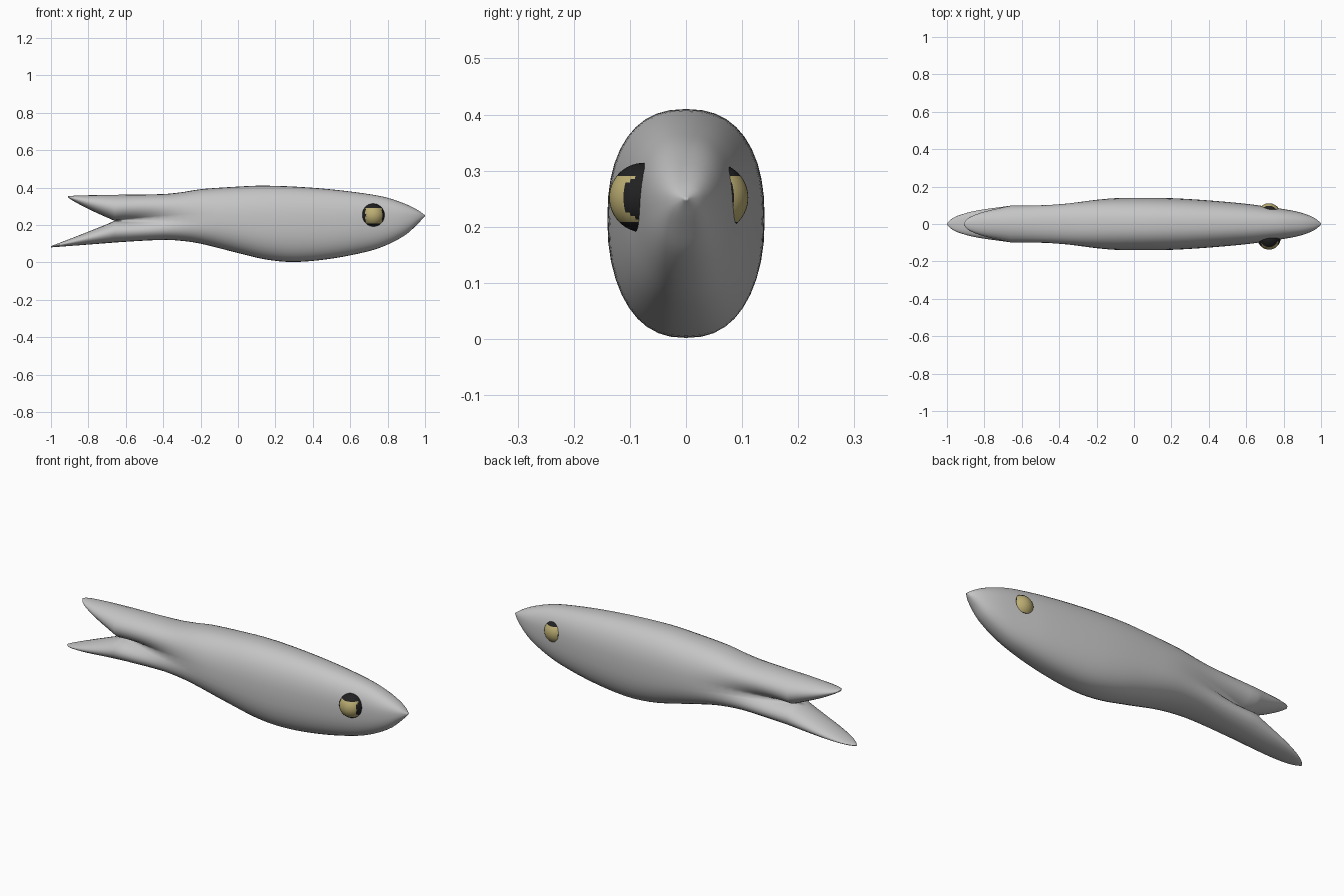
import bpy, bmesh, math
from mathutils import Vector

if "Cube" in bpy.data.objects:
    bpy.data.objects.remove(bpy.data.objects["Cube"])


def material(name, rgb):
    m = bpy.data.materials.new(name)
    m.diffuse_color = (*rgb, 1)
    m.use_nodes = True
    m.node_tree.nodes["Principled BSDF"].inputs["Base Color"].default_value = m.diffuse_color
    return m


GREY = material("scale grey", (0.56, 0.56, 0.56))
BLACK = material("eye black", (0.015, 0.015, 0.015))
GOLD = material("iris gold", (0.50, 0.42, 0.17))


def smooth(table, x):
    """Smooth curve through a list of (x, value) points."""
    pts = sorted(table)
    x = min(max(x, pts[0][0]), pts[-1][0])
    n = len(pts)

    def slope(i):
        a, b = pts[max(i - 1, 0)], pts[min(i + 1, n - 1)]
        return (b[1] - a[1]) / (b[0] - a[0])

    for i in range(n - 1):
        (x0, y0), (x1, y1) = pts[i], pts[i + 1]
        if x <= x1:
            d = x1 - x0
            t = (x - x0) / d
            return ((2*t**3 - 3*t*t + 1) * y0 + (t**3 - 2*t*t + t) * d * slope(i)
                    + (3*t*t - 2*t**3) * y1 + (t**3 - t*t) * d * slope(i + 1))


# Profile curves: back, belly, fork line and half width along the length
BACK = [(-.91, .355), (-.75, .36), (-.4, .365), (-.3, .375), (-.2, .391), (0, .405), (.12, .41),
        (.3, .405), (.5, .39), (.7, .365), (.8, .345), (.9, .31), (.96, .28), (1, .252)]
BELLY = [(-1, .08), (-.8, .095), (-.6, .11), (-.4, .12), (-.3, .115), (-.2, .1), (0, .05),
         (.15, .015), (.3, .002), (.5, .02), (.7, .06), (.8, .095), (.9, .15), (.96, .205), (1, .247)]
FORK = [(-.66, .222), (-.3, .23), (0, .215), (.4, .21), (.8, .23), (1, .25)]
WIDTH = [(-.66, .098), (-.4, .12), (-.2, .135), (0, .14), (.2, .138), (.4, .126), (.6, .108),
         (.73, .09), (.85, .071), (.92, .052), (.97, .029), (1, .004)]
UPPER_EDGE = [(-.91, .348), (-.88, .328), (-.8, .285), (-.66, .222)]
LOWER_EDGE = [(-1, .087), (-.9, .125), (-.71, .2), (-.66, .222)]
UPPER_WIDTH = [(-.91, .004), (-.895, .025), (-.86, .045), (-.8, .066), (-.66, .098)]
LOWER_WIDTH = [(-1, .004), (-.98, .024), (-.94, .045), (-.85, .07), (-.66, .098)]
SPLIT, N = -.66, 40
HALF = N // 2


def spow(v, e):
    return math.copysign(abs(v) ** e, v)


def lobe_point(x, i, lo, hi, w, start):
    a = start + 2 * math.pi * i / HALF
    return Vector((x, w * math.cos(a), (lo + hi) / 2 + (hi - lo) / 2 * math.sin(a)))


def body_ring(x):
    """Rounded oval that pinches into a figure of eight at the tail fork."""
    zt, zb, zm, w = (smooth(t, x) for t in (BACK, BELLY, FORK, WIDTH))
    t = min(max(-(x + .05) / (-SPLIT - .05), 0), 1)
    pinch = t ** 2.2
    ring = []
    for i in range(N):
        a = 2 * math.pi * i / N
        s = math.sin(a)
        h = zt - zm if s >= 0 else zm - zb
        oval = Vector((x, w * spow(math.cos(a), .84), zm + h * spow(s, .84)))
        if i < HALF:
            lobe = lobe_point(x, i, zm, zt, w, -math.pi / 2)
        else:
            lobe = lobe_point(x, i - HALF, zb, zm, w, math.pi / 2)
        ring.append(oval.lerp(lobe, pinch))
    return ring


def skin(bm, rings):
    rows = [[bm.verts.new(p) for p in r] for r in rings]
    n = len(rows[0])
    for a, b in zip(rows, rows[1:]):
        for i in range(n):
            bm.faces.new((a[i], a[(i + 1) % n], b[(i + 1) % n], b[i]))
    return rows


# Body from nose to fork, then two tail lobes welded on
bm = bmesh.new()
steps = 56
rows = skin(bm, [body_ring(SPLIT + (1 - SPLIT) * math.sin(math.pi / 2 * k / steps))
                 for k in range(steps, -1, -1)])
bm.faces.new(rows[0])
for tip, upper in ((-.91, True), (-1, False)):
    rings = []
    for k in range(17):
        x = SPLIT + (tip - SPLIT) * math.sin(math.pi / 2 * k / 16)
        if upper:
            lo, hi, w, start = smooth(UPPER_EDGE, x), smooth(BACK, x), smooth(UPPER_WIDTH, x), -math.pi / 2
        else:
            lo, hi, w, start = smooth(BELLY, x), smooth(LOWER_EDGE, x), smooth(LOWER_WIDTH, x), math.pi / 2
        rings.append([lobe_point(x, i, lo, hi, w, start) for i in range(HALF)])
    bm.faces.new(skin(bm, rings)[-1])
bmesh.ops.remove_doubles(bm, verts=bm.verts, dist=.0004)
bmesh.ops.recalc_face_normals(bm, faces=bm.faces)
for f in bm.faces:
    f.smooth = True
mesh = bpy.data.meshes.new("fish_body")
bm.to_mesh(mesh)
bm.free()
mesh.materials.append(GREY)
bpy.context.collection.objects.link(bpy.data.objects.new("fish_body", mesh))

# Eyes: black balls with a squarish gold iris on the outer side
for name, y in (("near_eye", -.075), ("far_eye", .049)):
    bpy.ops.mesh.primitive_uv_sphere_add(segments=40, ring_count=28, radius=.062,
                                         location=(.722, y, .252))
    eye = bpy.context.object
    eye.name = name
    eye.data.materials.append(BLACK)
    eye.data.materials.append(GOLD)
    for f in eye.data.polygons:
        c = f.center
        if -.04 < c.x < .047 and -.046 < c.z < .038 and c.y * y > 0:
            f.material_index = 1
    bpy.ops.object.shade_smooth()
